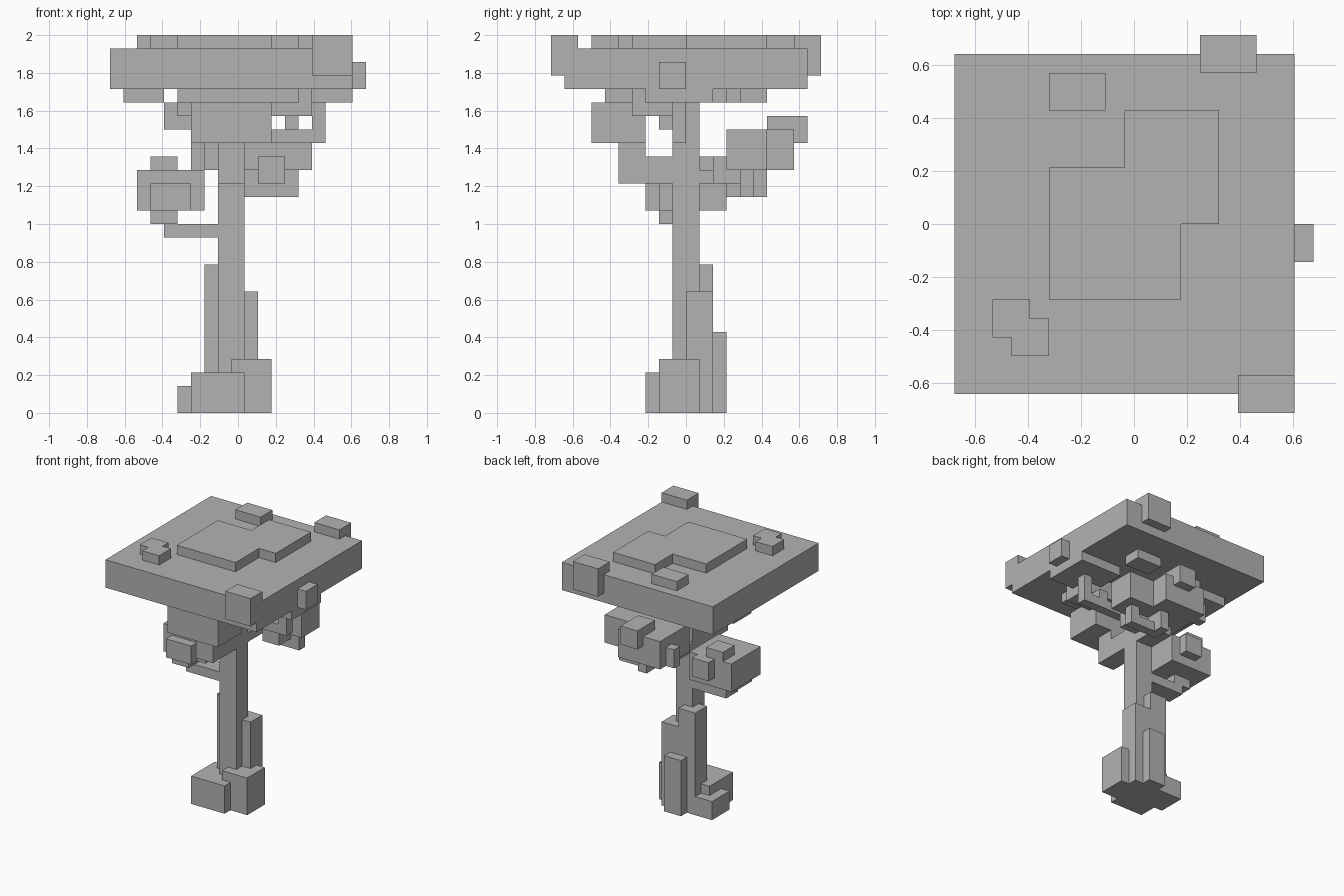
import bpy
import bmesh
from mathutils import Matrix, Vector

cube = bpy.data.objects.get("Cube")
if cube:
    bpy.data.objects.remove(cube, do_unlink=True)

CELL = 1 / 14          # edge of one block
SHIFT = 9.5            # cell columns left of centre

stone = bpy.data.materials.new("plain grey")
stone.use_nodes = True
GREY = (0.45, 0.45, 0.45, 1)
stone.diffuse_color = GREY
stone.node_tree.nodes["Principled BSDF"].inputs["Base Color"].default_value = GREY


def blocks(name, *boxes):
    """One object from boxes given as (x range, y range, z range) in cells."""
    bm = bmesh.new()
    for spans in boxes:
        low = Vector([s[0] for s in spans])
        high = Vector([s[1] for s in spans])
        mid = (low + high) / 2 - Vector((SHIFT, 0, 0))
        place = Matrix.Translation(mid * CELL) @ Matrix.Diagonal((high - low) * CELL).to_4x4()
        bmesh.ops.create_cube(bm, size=1, matrix=place)
    mesh = bpy.data.meshes.new(name)
    bm.to_mesh(mesh)
    bm.free()
    mesh.materials.append(stone)
    obj = bpy.data.objects.new(name, mesh)
    bpy.context.collection.objects.link(obj)
    return obj


# Trunk with its roots and buttresses
blocks("trunk", ((8, 10), (-1, 1), (0, 24)))
blocks("roots",
       ((6, 10), (-3, 1), (0, 3)),
       ((9, 12), (-2, 1), (0, 4)),
       ((5, 8), (-1, 2), (0, 2)))
blocks("buttresses",
       ((9, 11), (0, 2), (0, 9)),
       ((7, 9), (0, 2), (0, 11)),
       ((8, 10), (2, 3), (0, 6)))

# Branches
blocks("front_branch",
       ((8, 10), (-5, -1), (17, 19)),
       ((8, 10), (-5, -3), (17, 20)))
blocks("back_branch", ((8, 10), (1, 4), (17, 18)))
blocks("right_branch",
       ((4, 8), (-1, 1), (13, 14)),
       ((3, 5), (-2, 1), (14, 15)))
blocks("left_branch",
       ((10, 16), (-1, 0), (20, 21)),
       ((15, 16), (-1, 0), (20, 23)),
       ((13, 14), (-2, 0), (21, 22)))

# Leaf clumps
blocks("right_leaves",
       ((2, 7), (-2, 3), (15, 18)),
       ((3, 6), (-3, -2), (15, 17)),
       ((4, 6), (3, 4), (16, 18)),
       ((3, 5), (1, 3), (18, 19)))
blocks("back_leaves",
       ((7, 12), (3, 8), (18, 21)),
       ((9, 11), (6, 9), (20, 22)),
       ((6, 7), (6, 7), (18, 20)),
       ((10, 15), (3, 6), (18, 21)),
       ((11, 13), (2, 4), (17, 19)))
blocks("back_leaf_hook",
       ((10, 14), (4, 5), (16, 17)),
       ((13, 14), (4, 5), (17, 18)),
       ((10, 11), (4, 6), (16, 18)))
blocks("front_leaves",
       ((6, 12), (-7, -3), (20, 23)),
       ((5, 15), (-4, -1), (22, 24)),
       ((4, 7), (-2, 0), (21, 23)))

# Canopy with plates below, plates on top and knobs at the rim
blocks("canopy", ((0, 18), (-9, 9), (24, 27)))
blocks("canopy_underside",
       ((13, 18), (-3, 2), (23, 24)),
       ((11, 14), (4, 6), (23, 24)),
       ((5, 7), (3, 5), (23, 24)),
       ((1, 4), (1, 4), (23, 24)),
       ((5, 14), (-6, -3), (23, 24)))
TOP = (27, 28)
blocks("canopy_top",
       ((5, 12), (-4, 3), TOP),
       ((9, 14), (0, 6), TOP),
       ((5, 8), (6, 8), TOP),
       ((2, 4), (-6, -4), TOP),
       ((3, 5), (-7, -5), TOP))
blocks("rim_knobs",
       ((15, 18), (-10, -8), (25, 28)),
       ((13, 16), (8, 10), (25, 28)),
       ((18, 19), (-2, 0), (24, 26)))
